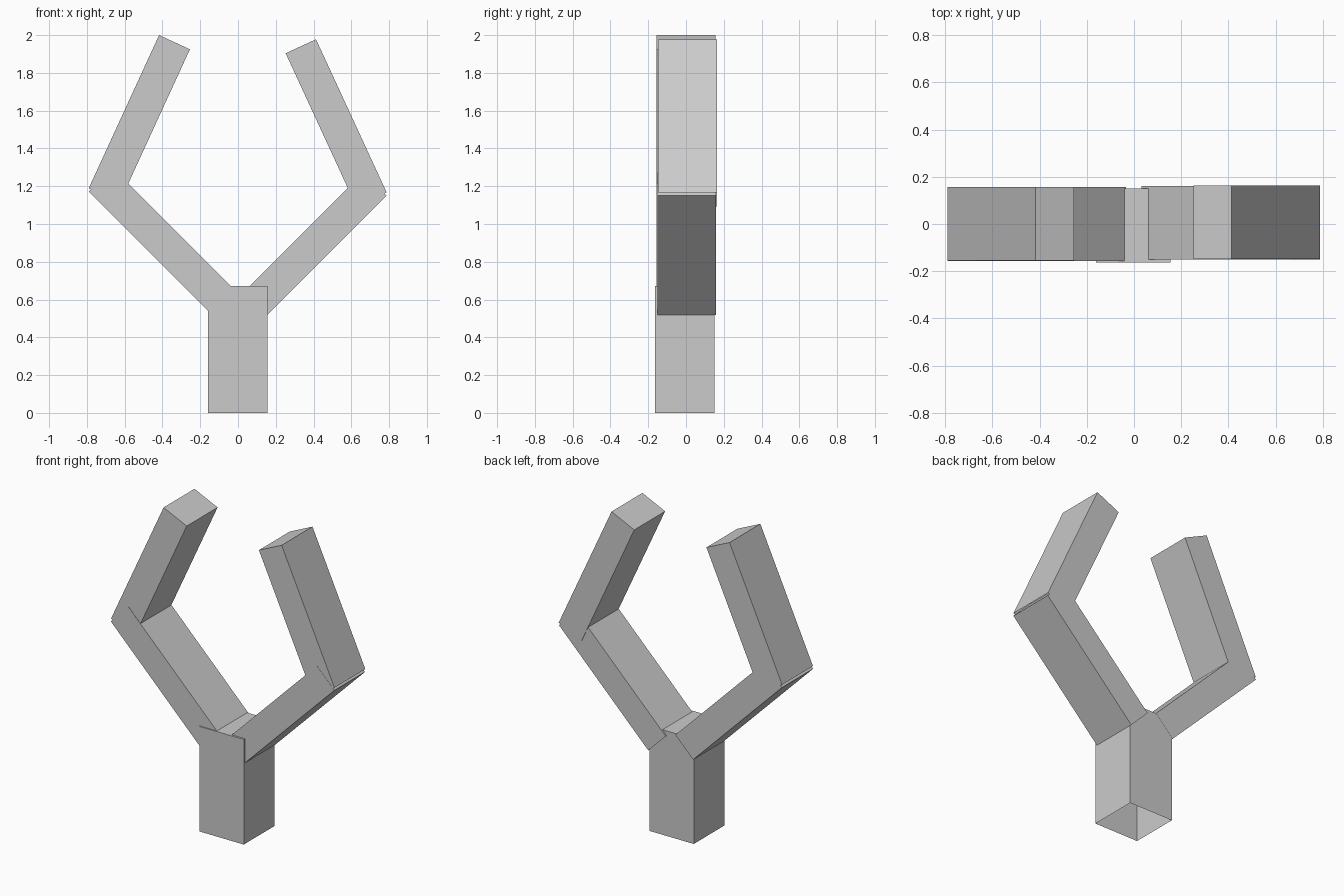
import bpy, bmesh
from mathutils import Vector

if "Cube" in bpy.data.objects:
    bpy.data.objects.remove(bpy.data.objects["Cube"])


def limb(name, base, tip, width, y0, y1):
    """Square tube with a capped tip and open base, set by its outer edge in x/z.
    A positive width grows to the right of the base-to-tip direction."""
    a, b = Vector(base), Vector(tip)
    d = (b - a).normalized()
    side = Vector((d.y, -d.x)) * width
    bm = bmesh.new()
    rings = []
    for p in (a, b):
        q = p + side
        rings.append([bm.verts.new((v.x, y, v.y))
                      for v, y in ((p, y0), (q, y0), (q, y1), (p, y1))])
    low, high = rings
    for i in range(4):
        j = (i + 1) % 4
        f = (low[i], low[j], high[j], high[i])
        bm.faces.new(f if width > 0 else f[::-1])
    bm.faces.new(high if width > 0 else high[::-1])
    mesh = bpy.data.meshes.new(name)
    bm.to_mesh(mesh)
    bm.free()
    obj = bpy.data.objects.new(name, mesh)
    bpy.context.collection.objects.link(obj)


# Upright post
limb("trunk", (-0.16, 0), (-0.16, 0.672), 0.315, -0.163, 0.15)

# Left branch
limb("left_lower_branch", (-0.16, 0.542), (-0.79, 1.172), 0.177, -0.157, 0.157)
limb("left_upper_branch", (-0.79, 1.19), (-0.418, 2.0), 0.18, -0.155, 0.157)

# Right branch
limb("right_lower_branch", (0.155, 0.518), (0.787, 1.15), -0.175, -0.15, 0.16)
limb("right_upper_branch", (0.787, 1.167), (0.413, 1.978), -0.177, -0.149, 0.163)
